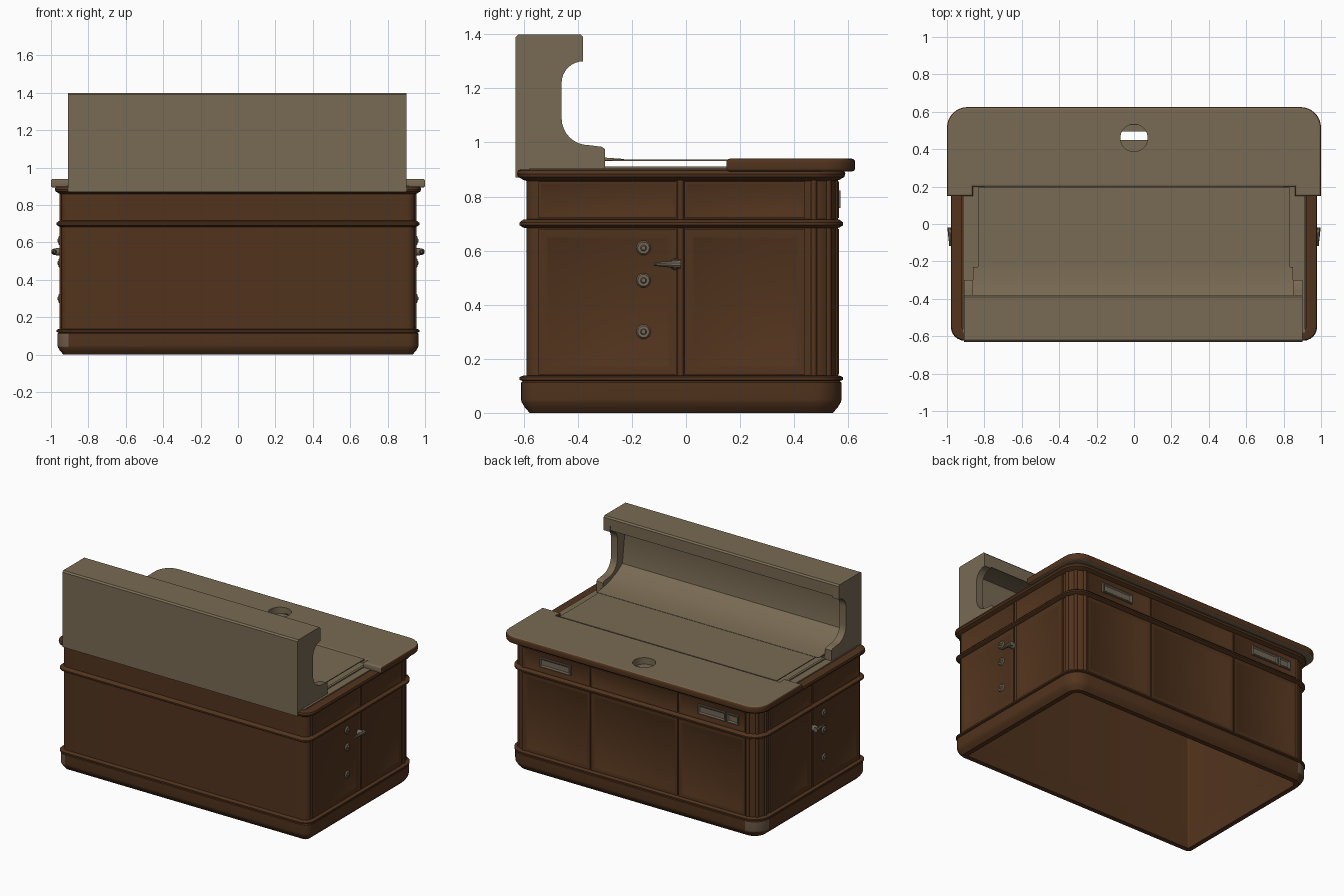
import bpy, bmesh, math
from mathutils import Vector, Matrix

cube = bpy.data.objects.get("Cube")
if cube:
    bpy.data.objects.remove(cube, do_unlink=True)


def material(name, rgb):
    m = bpy.data.materials.new(name)
    m.use_nodes = True
    m.diffuse_color = (*rgb, 1)
    bsdf = m.node_tree.nodes["Principled BSDF"]
    bsdf.inputs["Base Color"].default_value = (*rgb, 1)
    bsdf.inputs["Roughness"].default_value = 0.7
    return m


WOOD = material("brown wood", (0.084, 0.034, 0.0125))
TAN = material("tan surface", (0.190, 0.145, 0.087))
METAL = material("grey brown metal", (0.17, 0.135, 0.095))
WORN = material("worn wood", (0.16, 0.105, 0.065))


def finish(name, bm, *mats):
    bmesh.ops.recalc_face_normals(bm, faces=bm.faces[:])
    me = bpy.data.meshes.new(name)
    bm.to_mesh(me)
    bm.free()
    for m in mats:
        me.materials.append(m)
    me.shade_smooth()
    me.set_sharp_from_angle(angle=math.radians(35))
    ob = bpy.data.objects.new(name, me)
    bpy.context.collection.objects.link(ob)
    return ob


def arc(cx, cy, r, a0, a1, n=6):
    angles = [math.radians(a0 + (a1 - a0) * i / n) for i in range(n + 1)]
    return [(cx + r * math.cos(a), cy + r * math.sin(a)) for a in angles]


def outline(off):
    """Rounded plan of the cabinet, grown by off."""
    x, y0, y1 = 0.945 + off, -0.59 - off, 0.555 + off
    rf, rb = max(0.04 + off, 0.006), max(0.09 + off, 0.006)
    return (arc(x - rf, y0 + rf, rf, -90, 0) + arc(x - rb, y1 - rb, rb, 0, 90)
            + arc(rb - x, y1 - rb, rb, 90, 180) + arc(rf - x, y0 + rf, rf, 180, 270))


def sweep(name, profile, *mats):
    """Carry a closed (offset, height) profile round the cabinet plan."""
    bm = bmesh.new()
    rings = [[bm.verts.new((x, y, z)) for x, y in outline(o)] for o, z in profile]
    n = len(rings[0])
    for a, b in zip(rings, rings[1:] + rings[:1]):
        for i in range(n):
            j = (i + 1) % n
            bm.faces.new((a[i], a[j], b[j], b[i]))
    return finish(name, bm, *mats)


def prism(points, direction):
    bm = bmesh.new()
    face = bm.faces.new([bm.verts.new(p) for p in points])
    new = bmesh.ops.extrude_face_region(bm, geom=[face])["geom"]
    moved = [v for v in new if isinstance(v, bmesh.types.BMVert)]
    bmesh.ops.translate(bm, verts=moved, vec=direction)
    bmesh.ops.recalc_face_normals(bm, faces=bm.faces[:])
    return bm


def box(name, xs, ys, zs, mat):
    bm = bmesh.new()
    bmesh.ops.create_cube(bm, size=1)
    for v in bm.verts:
        v.co = [a[0] + (c + 0.5) * (a[1] - a[0]) for a, c in zip((xs, ys, zs), v.co)]
    return finish(name, bm, mat)


def panel(name, turn, wall, a, b, z0, z1, mat, rim=0.04, sink=0.004):
    """Plate with a sunken field; the span a..b runs along the wall."""
    bm = bmesh.new()
    bmesh.ops.create_cube(bm, size=1)
    for v in bm.verts:
        v.co = (a + (v.co.x + 0.5) * (b - a), -wall + 0.01 - (0.5 - v.co.y) * 0.02,
                z0 + (v.co.z + 0.5) * (z1 - z0))
    bm.normal_update()
    face = min(bm.faces, key=lambda f: f.normal.y)
    bmesh.ops.inset_region(bm, faces=[face], thickness=rim)
    bmesh.ops.inset_region(bm, faces=[face], thickness=0.01, depth=-sink)
    bm.transform(Matrix.Rotation(math.radians(turn), 4, 'Z'))
    return finish(name, bm, mat)


def disc(name, centre, axis, r1, r2, depth, mat, sides=16):
    bm = bmesh.new()
    bmesh.ops.create_cone(bm, cap_ends=True, segments=sides, radius1=r1, radius2=r2, depth=depth)
    rot = Vector((0, 0, 1)).rotation_difference(Vector(axis)).to_matrix().to_4x4()
    bm.transform(Matrix.Translation(centre) @ rot)
    return finish(name, bm, mat)


def post(name, x, y, r):
    """Slim upright bead from plinth to crown."""
    return disc(name, (x, y, 0.5), (0, 0, 1), r, r, 0.74, WOOD, 12)


# Hollow cabinet, open underneath, with its mouldings
sweep("cabinet_walls", [(0, 0.1), (0, 0.88), (-0.03, 0.88), (-0.03, 0.1)], WOOD)
plinth = sweep("plinth", [(-0.012, 0), (0.006, 0.02), (0.018, 0.04), (0.02, 0.05), (0.02, 0.112),
                          (0.014, 0.118), (0.026, 0.122), (0.026, 0.132), (0.012, 0.138),
                          (-0.03, 0.138), (-0.045, 0.03), (-0.045, 0)], WOOD, WORN)
# Worn finish on the right-hand plinth corners
for f in plinth.data.polygons:
    n = f.normal
    if n.x < -0.1 and abs(n.y) > 0.1 and 0.03 < f.center.z < 0.115 and n.z > -0.5:
        f.material_index = 1
sweep("waist_moulding", [(-0.01, 0.682), (0.012, 0.685), (0.026, 0.694), (0.026, 0.704),
                         (0.012, 0.715), (-0.01, 0.717)], WOOD)
sweep("crown_moulding", [(-0.01, 0.855), (0.012, 0.862), (0.03, 0.872), (0.034, 0.884),
                         (0.03, 0.897), (0.02, 0.9), (-0.025, 0.9), (-0.025, 0.86)], WOOD)

# Side doors and drawer fronts, with fittings
for side, label in ((1, "left"), (-1, "right")):
    for a, b, part in ((-0.545, -0.035, "front"), (-0.005, 0.44, "back")):
        lo, hi = (a, b) if side > 0 else (-b, -a)
        panel(f"{label}_{part}_door", 90 * side, 0.945, lo, hi, 0.142, 0.68, WOOD)
        panel(f"{label}_{part}_drawer", 90 * side, 0.945, lo, hi, 0.72, 0.856, WOOD, 0.008)
    post(f"{label}_door_bead", side * 0.941, -0.02, 0.013)
    for i, z in enumerate((0.61, 0.49, 0.30)):
        disc(f"{label}_rosette_{i}", (side * 0.953, -0.157, z), (side, 0, 0), 0.03, 0.022, 0.012, METAL, 10)
        disc(f"{label}_rosette_knob_{i}", (side * 0.96, -0.157, z), (side, 0, 0), 0.014, 0.008, 0.01, METAL, 10)
    disc(f"{label}_handle_stem", (side * 0.967, -0.04, 0.55), (side, 0, 0), 0.022, 0.017, 0.04, METAL)
    disc(f"{label}_handle_lever", (side * 0.982, -0.068, 0.55), (0, -1, 0), 0.017, 0.006, 0.1, METAL, 10)
    # Reeded back corner
    for i, angle in enumerate((5, 45, 85)):
        a = math.radians(angle)
        post(f"{label}_corner_reed_{i}", side * (0.855 + 0.086 * math.cos(a)), 0.465 + 0.086 * math.sin(a), 0.012)

# Back panels, drawers and label holders
for i, (a, b) in enumerate(((-0.85, -0.345), (-0.33, 0.33), (0.345, 0.85))):
    panel(f"back_panel_{i}", 180, 0.555, a, b, 0.142, 0.68, WOOD, 0.025)
    panel(f"back_drawer_{i}", 180, 0.555, a, b, 0.72, 0.856, WOOD, 0.008)
for x in (-0.338, 0.338):
    post("back_bead", x, 0.553, 0.007)
for name, a, b in (("left_label_holder", -0.73, -0.49), ("right_label_holder", 0.49, 0.70),
                   ("right_lock_plate", 0.71, 0.80)):
    panel(name, 180, 0.562, a, b, 0.757, 0.823, METAL, 0.01, 0.008)

# Raised back-edge counter with rounded corners and a cable hole
plan = ([(-0.86, 0.15), (-0.86, 0.2), (0.86, 0.2), (0.86, 0.15), (1, 0.15)]
        + arc(0.89, 0.515, 0.11, 0, 90, 8) + arc(-0.89, 0.515, 0.11, 90, 180, 8) + [(-1, 0.15)])
bm = prism([(x, y, 0.893) for x, y in plan], (0, 0, 0.047))
rims = [e for e in bm.edges if abs(e.verts[0].co.z - e.verts[1].co.z) < 1e-4]
bmesh.ops.bevel(bm, geom=rims, offset=0.011, segments=3, affect='EDGES', profile=0.5)
counter = finish("counter_top", bm, WOOD, TAN)
cutter = disc("hole_cutter", (0, 0.46, 0.92), (0, 0, 1), 0.073, 0.073, 0.2, TAN, 32)
cutter.hide_render = True
mod = counter.modifiers.new("hole", 'BOOLEAN')
mod.operation, mod.object, mod.solver = 'DIFFERENCE', cutter, 'EXACT'
bpy.context.view_layer.objects.active = counter
bpy.ops.object.modifier_apply(modifier=mod.name)
bpy.data.objects.remove(cutter, do_unlink=True)
for f in counter.data.polygons:
    in_hole = math.hypot(f.center.x, f.center.y - 0.46) < 0.08
    f.material_index = 1 if abs(f.normal.z) > 0.8 or f.normal.y < -0.5 or in_hole else 0
    f.use_smooth = abs(f.normal.z) < 0.99

# Writing surface, deck below it, side ledges and runners
box("writing_surface", (-0.835, 0.835), (-0.32, 0.196), (0.931, 0.937), TAN)
box("lower_deck", (-0.9, 0.9), (-0.55, 0.45), (0.875, 0.895), TAN)
box("deck_back_rail", (-0.86, 0.86), (0.495, 0.535), (0.875, 0.895), TAN)
for s in (-1, 1):
    box("side_ledge", sorted((s * 0.8, s * 0.915)), (-0.58, 0.22), (0.88, 0.904), TAN)
    box("runner", sorted((s * 0.848, s * 0.864)), (-0.37, 0.2), (0.89, 0.912), TAN)

# Hood: two shaped cheeks and a hollowed centre with a curved lower lip
cheek = ([(-0.63, 0.87), (-0.30, 0.87), (-0.30, 0.976), (-0.312, 0.984)]
         + arc(-0.36, 1.09, 0.1, 270, 180, 8) + arc(-0.38, 1.22, 0.08, 180, 90, 8)
         + [(-0.38, 1.39), (-0.39, 1.4), (-0.62, 1.4), (-0.63, 1.39)])
centre = [(-0.63, 0.87), (-0.31, 0.9), (-0.3, 0.933), (-0.23, 0.936), (-0.23, 0.939), (-0.3, 0.944),
          (-0.38, 0.962), (-0.45, 0.99), (-0.515, 1.03), (-0.55, 1.3),
          (-0.54, 1.32), (-0.4, 1.32), (-0.382, 1.31), (-0.38, 1.39), (-0.39, 1.4), (-0.62, 1.4), (-0.63, 1.39)]
for name, prof, x0, x1 in (("hood_left_cheek", cheek, 0.85, 0.90), ("hood_right_cheek", cheek, -0.91, -0.86),
                           ("hood_centre", centre, -0.86, 0.85)):
    finish(name, prism([(x0, y, z) for y, z in prof], (x1 - x0, 0, 0)), TAN)
